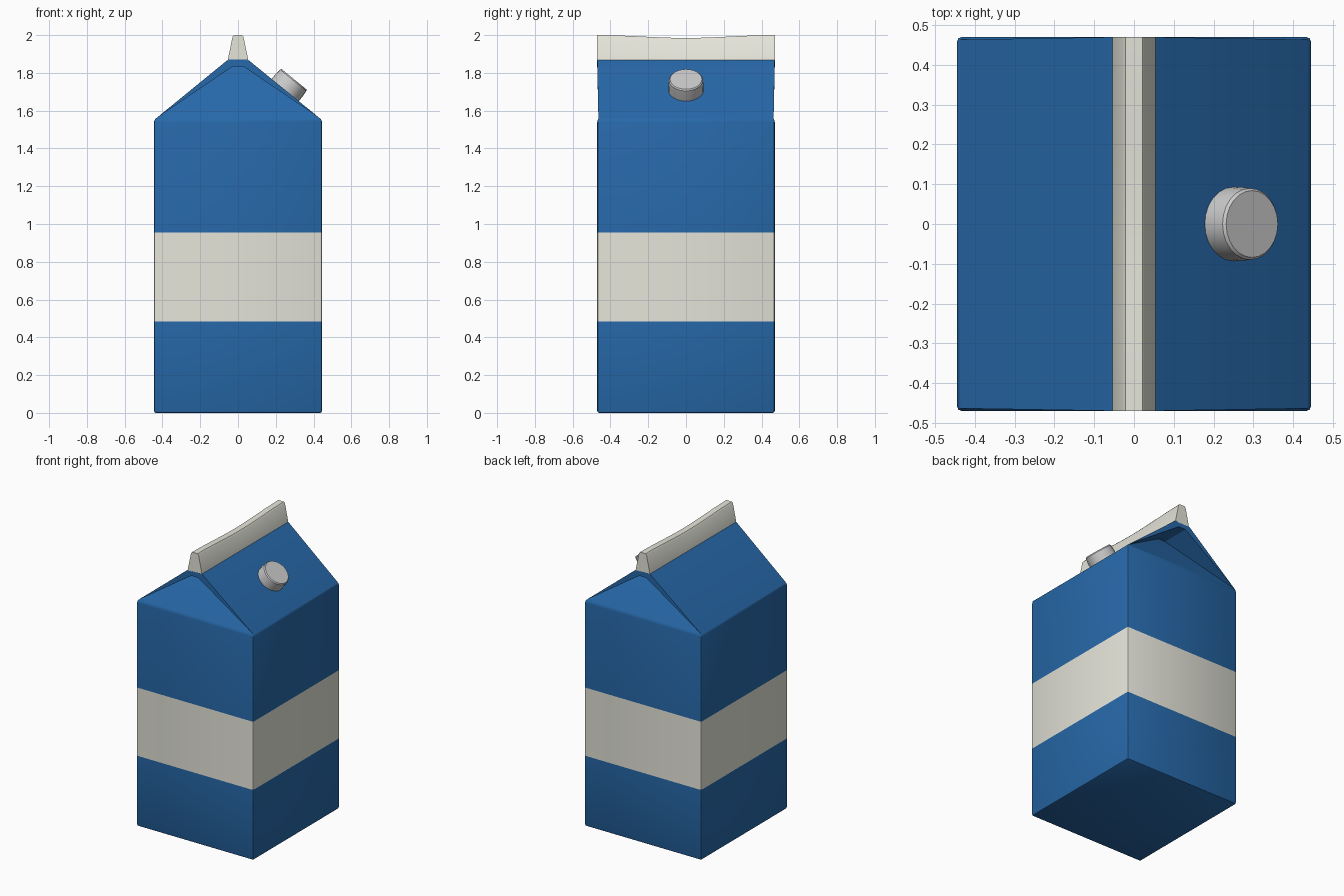
import bpy, bmesh, math
from mathutils import Vector

if "Cube" in bpy.data.objects:
    bpy.data.objects.remove(bpy.data.objects["Cube"])

W, D = 0.445, 0.47          # half width, half depth
EAVE, RIDGE, RW = 1.55, 1.87, 0.053


def material(name, rgb):
    m = bpy.data.materials.new(name)
    m.diffuse_color = (*rgb, 1)
    m.use_nodes = True
    m.node_tree.nodes["Principled BSDF"].inputs["Base Color"].default_value = m.diffuse_color
    return m


blue = material("carton_blue", (0.02, 0.14, 0.40))
cream = material("carton_cream", (0.78, 0.78, 0.70))


def finish(bm, name, mats=(), angle=30):
    bmesh.ops.recalc_face_normals(bm, faces=bm.faces)
    me = bpy.data.meshes.new(name)
    bm.to_mesh(me)
    bm.free()
    ob = bpy.data.objects.new(name, me)
    bpy.context.collection.objects.link(ob)
    for m in mats:
        me.materials.append(m)
    bpy.ops.object.select_all(action='DESELECT')
    bpy.context.view_layer.objects.active = ob
    ob.select_set(True)
    bpy.ops.object.shade_smooth_by_angle(angle=math.radians(angle))
    return ob


# Carton body: stacked rings, then a roof with folded-in gables
bm = bmesh.new()
rings = [[bm.verts.new((x, y, z)) for x, y in ((-W, -D), (W, -D), (W, D), (-W, D))]
         for z in (0, 0.485, 0.955, EAVE)]
bm.faces.new(rings[0])
for lo, hi in zip(rings, rings[1:]):
    for i in range(4):
        j = (i + 1) % 4
        bm.faces.new((lo[i], lo[j], hi[j], hi[i]))
top = rings[-1]
ridge = {}
for s, left, right in ((-1, top[0], top[1]), (1, top[3], top[2])):
    b, c = (bm.verts.new((x, s * D, RIDGE)) for x in (-RW, RW))
    e, f = (bm.verts.new((x, s * D, 1.835)) for x in (-0.027, 0.027))
    g, h = (bm.verts.new((x, s * (D - 0.2), 1.835)) for x in (-0.027, 0.027))
    ridge[s] = (b, c)
    for face in ((left, b, e), (b, c, f, e), (c, right, f),      # roof edge
                 (left, e, g), (e, f, h, g), (f, right, h),      # underside
                 (left, right, h, g)):                           # gable panel
        bm.faces.new(face)
bm.faces.new((top[0], top[3], ridge[1][0], ridge[-1][0]))
bm.faces.new((top[1], top[2], ridge[1][1], ridge[-1][1]))
bm.faces.new((*ridge[-1], *reversed(ridge[1])))
bmesh.ops.recalc_face_normals(bm, faces=bm.faces)
bm.verts.index_update()
box = set(v for r in rings for v in r)
edges = [e for e in bm.edges if set(e.verts) <= box
         and e.calc_face_angle(0) > math.radians(20)]
bmesh.ops.bevel(bm, geom=edges, offset=0.011, segments=2, profile=0.5,
                affect='EDGES', clamp_overlap=False)
for f in bm.faces:
    f.material_index = int(0.485 < f.calc_center_median().z < 0.955)
finish(bm, "carton_body", (blue, cream))

# Top seal: tapered fin with a slightly sagging top edge
bm = bmesh.new()
sections = []
N = 12
for k in range(N + 1):
    y = -D + 2 * D * k / N
    zt = 2.0 - 0.015 * math.cos(y / D * math.pi / 2) ** 2
    sections.append([bm.verts.new((x, y, z)) for x, z in
                     ((-0.055, 1.865), (0.055, 1.865), (0.029, zt - 0.01),
                      (0.021, zt), (-0.021, zt), (-0.029, zt - 0.01))])
for a, b in zip(sections, sections[1:]):
    for i in range(6):
        j = (i + 1) % 6
        bm.faces.new((a[i], a[j], b[j], b[i]))
bm.faces.new(sections[0])
bm.faces.new(sections[-1])
finish(bm, "top_seal", (cream,), 50)

# Screw cap, lathed and set square to the right roof slope
bm = bmesh.new()
profile = ((0.093, -0.03), (0.093, 0.03), (0.09, 0.067), (0.084, 0.074))
S = 24
loops = [[bm.verts.new((r * math.cos(2 * math.pi * i / S),
                        r * math.sin(2 * math.pi * i / S), z)) for i in range(S)]
         for r, z in profile]
for a, b in zip(loops, loops[1:]):
    for i in range(S):
        j = (i + 1) % S
        bm.faces.new((a[i], a[j], b[j], b[i]))
bm.faces.new(loops[0])
bm.faces.new(loops[-1])
cap = finish(bm, "screw_cap")
normal = Vector((RIDGE - EAVE, 0, W - RW)).normalized()
cap.rotation_euler = (0, math.atan2(normal.x, normal.z), 0)
cap.location = (0.25, 0, EAVE + (W - 0.25) * (RIDGE - EAVE) / (W - RW))
